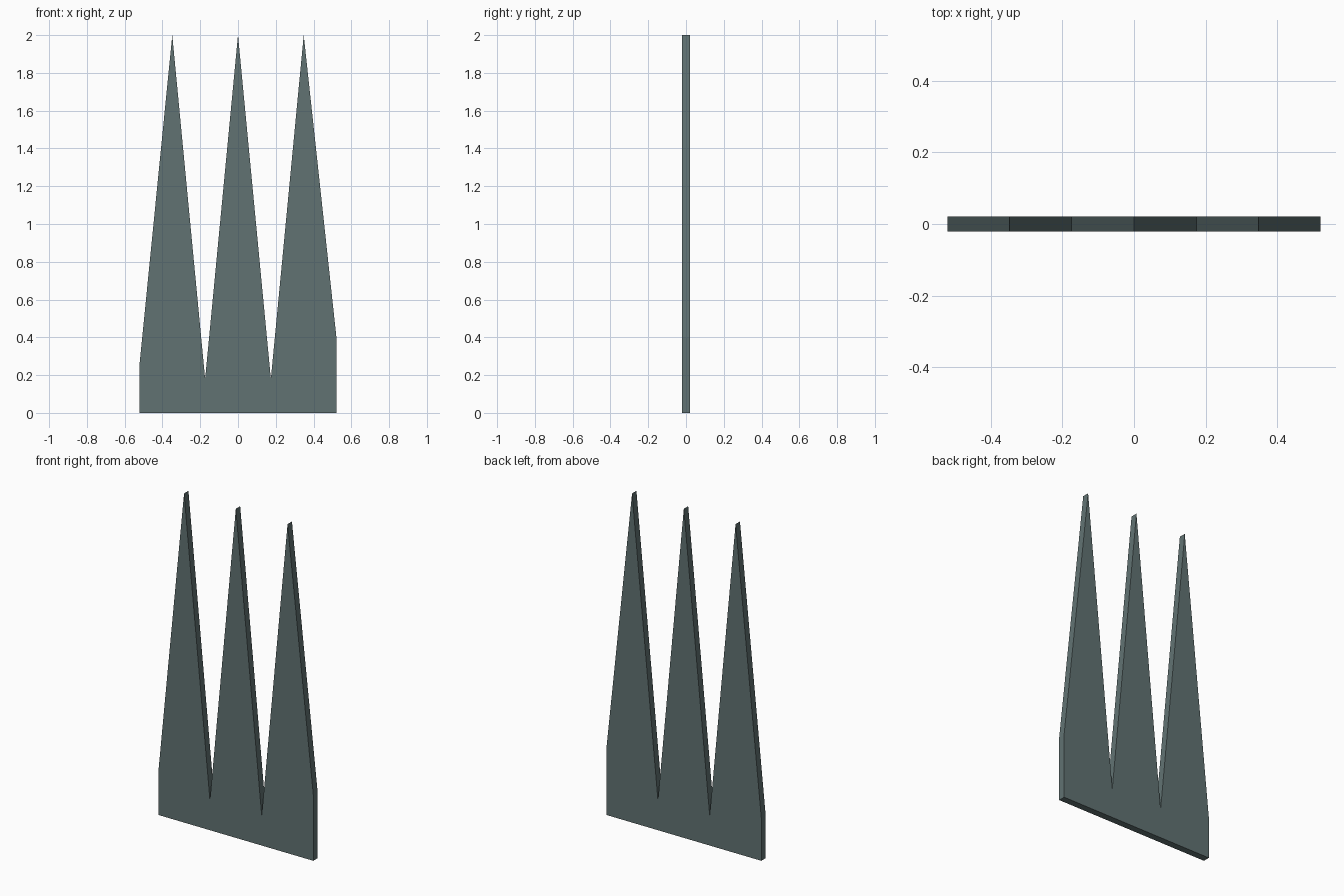
import bpy
import bmesh

if "Cube" in bpy.data.objects:
    bpy.data.objects.remove(bpy.data.objects["Cube"])

HALF_WIDTH = 0.521
HALF_DEPTH = 0.021
PITCH = 0.348      # distance between spike tips
TIP_Z = 2.0
VALLEY_Z = 0.18

# Outline in x, z: base, uneven shoulders, three spikes with two notches
profile = [(-HALF_WIDTH, 0), (HALF_WIDTH, 0), (HALF_WIDTH, 0.4)]
for i in (1, 0, -1):
    profile.append((i * PITCH, TIP_Z))
    if i > -1:
        profile.append(((i - 0.5) * PITCH, VALLEY_Z))
profile.append((-HALF_WIDTH, 0.26))

# Extrude the outline into a thin plate
bm = bmesh.new()
front = bm.faces.new([bm.verts.new((x, -HALF_DEPTH, z)) for x, z in profile])
result = bmesh.ops.extrude_face_region(bm, geom=[front], use_keep_orig=True)
back = [g for g in result["geom"] if isinstance(g, bmesh.types.BMVert)]
bmesh.ops.translate(bm, verts=back, vec=(0, 2 * HALF_DEPTH, 0))
bmesh.ops.recalc_face_normals(bm, faces=bm.faces)

mesh = bpy.data.meshes.new("spiked_plate")
bm.to_mesh(mesh)
bm.free()
plate = bpy.data.objects.new("spiked_plate", mesh)
bpy.context.collection.objects.link(plate)

# Grey-green finish
mat = bpy.data.materials.new("grey_green")
mat.diffuse_color = (0.12, 0.17, 0.17, 1)
mat.use_nodes = True
mat.node_tree.nodes["Principled BSDF"].inputs["Base Color"].default_value = mat.diffuse_color
mesh.materials.append(mat)
